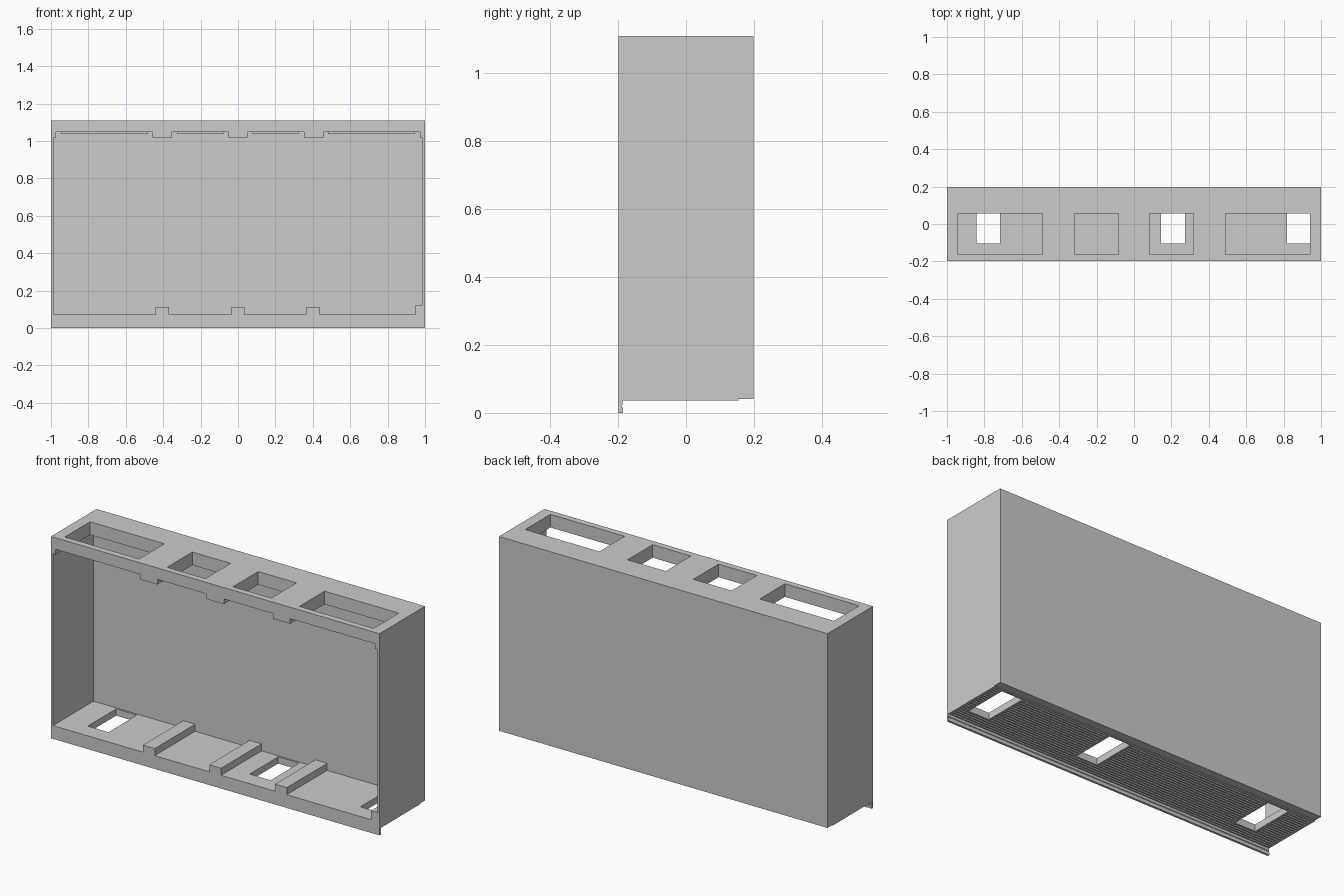
import bpy, bmesh

if "Cube" in bpy.data.objects:
    bpy.data.objects.remove(bpy.data.objects["Cube"])

AXES = {'x': lambda a, b, t: (t, a, b),   # profile in (y, z)
        'y': lambda a, b, t: (a, t, b)}   # profile in (x, z)


def add_prism(bm, profile, axis, t0, t1):
    f = AXES[axis]
    lo = [bm.verts.new(f(a, b, t0)) for a, b in profile]
    hi = [bm.verts.new(f(a, b, t1)) for a, b in profile]
    bm.faces.new(lo)
    bm.faces.new(hi[::-1])
    n = len(lo)
    for i in range(n):
        j = (i + 1) % n
        bm.faces.new((lo[j], lo[i], hi[i], hi[j]))


def add_box(bm, x0, x1, y0, y1, z0, z1):
    add_prism(bm, [(x0, z0), (x1, z0), (x1, z1), (x0, z1)], 'y', y0, y1)


def finish(bm, name):
    bmesh.ops.recalc_face_normals(bm, faces=bm.faces)
    me = bpy.data.meshes.new(name)
    bm.to_mesh(me)
    bm.free()
    ob = bpy.data.objects.new(name, me)
    bpy.context.collection.objects.link(ob)
    return ob


def prism(name, profile, axis, t0, t1):
    bm = bmesh.new()
    add_prism(bm, profile, axis, t0, t1)
    return finish(bm, name)


def boxes(name, items):
    bm = bmesh.new()
    for b in items:
        add_box(bm, *b)
    return finish(bm, name)


def cut(ob, cutter):
    m = ob.modifiers.new("cut", 'BOOLEAN')
    m.operation, m.solver, m.object = 'DIFFERENCE', 'EXACT', cutter
    bpy.context.view_layer.objects.active = ob
    bpy.ops.object.modifier_apply(modifier=m.name)
    bpy.data.objects.remove(cutter, do_unlink=True)


W, D, H = 1.0, 0.198, 1.11
BACK = 0.153                      # inner face of the thick back panel
FLOOR, CEIL, UNDER = 0.073, 1.047, 0.037

# Cabinet body: side profile with a hanging front lip
body = prism("cabinet_body", [
    (-D, 0), (-0.186, 0), (-0.186, 0.014), (-0.190, 0.017), (-0.190, 0.021),
    (-0.187, 0.024), (-0.187, UNDER), (0.155, UNDER), (0.155, 0.041),
    (D, 0.041), (D, H), (-D, H)], 'x', -W, W)

# Open interior, its outline leaving ribs on floor and ceiling
inner = [(-0.987, FLOOR)]
for x in (-0.404, 0.0, 0.4):
    inner += [(x - 0.036, FLOOR), (x - 0.036, 0.112),
              (x + 0.036, 0.112), (x + 0.036, FLOOR)]
inner += [(0.949, FLOOR), (0.949, 0.123), (0.987, 0.123),
          (0.987, 1.019), (0.972, 1.019), (0.972, CEIL)]
for x in (0.404, 0.0, -0.404):
    inner += [(x + 0.052, CEIL), (x + 0.052, 1.019),
              (x - 0.052, 1.019), (x - 0.052, CEIL)]
inner += [(-0.972, CEIL), (-0.972, 1.019), (-0.987, 1.019)]
cut(body, prism("interior_cutter", inner, 'y', -0.3, BACK))

# Four openings through the top
TOP = [(-0.94, -0.488), (-0.317, -0.084), (0.084, 0.317), (0.488, 0.94)]
TY0, TY1 = -0.163, 0.056
cut(body, boxes("top_cutter", [(a, b, TY0, TY1, 1.0, 1.2) for a, b in TOP]))

# Three openings through the floor
LOW = [(-0.842, -0.716), (0.144, 0.272), (0.818, 0.944)]
LY0, LY1 = -0.104, 0.143
cut(body, boxes("floor_cutter", [(a, b, LY0, LY1, -0.05, 0.10) for a, b in LOW]))

# Fine grooves along the underside
cut(body, boxes("groove_cutter", [
    (-0.985, 0.985, y, y + 0.009, 0.0, UNDER + 0.008)
    for y in (-0.179 + 0.018 * i for i in range(18))]))


# Rectangular rims around the openings
def rim(name, x0, x1, y0, y1, z0, z1, t):
    ob = boxes(name, [(x0 - t, x1 + t, y0 - t, y1 + t, z0, z1)])
    cut(ob, boxes("rim_cutter", [(x0, x1, y0, y1, z0 - 0.1, z1 + 0.1)]))


for i, (a, b) in enumerate(TOP):
    rim(f"top_opening_rim_{i + 1}", a, b, TY0, TY1, 1.038, 1.05, 0.006)
for i, (a, b) in enumerate(LOW):
    rim(f"floor_opening_rim_{i + 1}", a, b, LY0, LY1, UNDER - 0.001, 0.06, 0.011)
